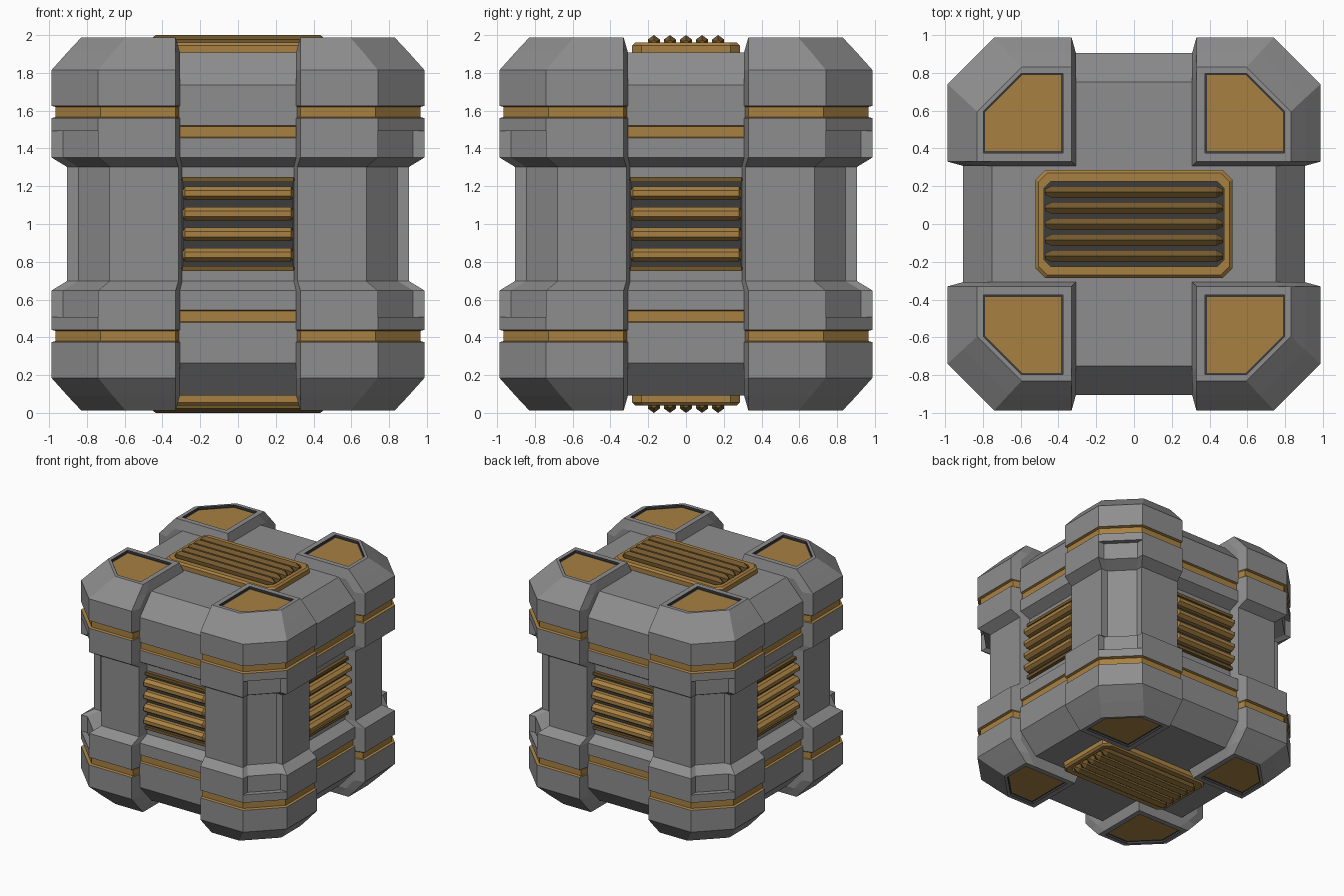
import bpy, bmesh, math
from mathutils import Matrix, Vector

if "Cube" in bpy.data.objects:
    bpy.data.objects.remove(bpy.data.objects["Cube"])


def material(name, rgb):
    m = bpy.data.materials.new(name)
    m.diffuse_color = (*rgb, 1)
    m.use_nodes = True
    m.node_tree.nodes["Principled BSDF"].inputs["Base Color"].default_value = m.diffuse_color
    return m


GREY, ORANGE, DARK, BRONZE = range(4)
MATS = [material("grey metal", (0.27, 0.27, 0.27)),
        material("orange brass", (0.39, 0.22, 0.055)),
        material("dark recess", (0.045, 0.045, 0.045)),
        material("dark bronze", (0.17, 0.098, 0.026))]
UP = Matrix.Translation((0, 0, 1))
TURNS = [Matrix.Rotation(i * math.pi / 2, 4, 'Z') for i in range(4)]
FLIPS = [Matrix.Identity(4), Matrix.Rotation(math.pi, 4, 'X')]


def loft(name, loops, mats, caps, places):
    """Skin a stack of equal-length point loops; repeat it at every placement."""
    bm = bmesh.new()
    for place in places:
        rings = [[bm.verts.new(UP @ place @ Vector(p)) for p in lp] for lp in loops]
        n = len(rings[0])
        for a, b, mat in zip(rings, rings[1:], mats):
            for i in range(n):
                j = (i + 1) % n
                bm.faces.new((a[i], a[j], b[j], b[i])).material_index = mat
        bm.faces.new(rings[0][::-1]).material_index = caps[0]
        bm.faces.new(rings[-1]).material_index = caps[1]
    bmesh.ops.remove_doubles(bm, verts=bm.verts, dist=1e-5)
    bmesh.ops.recalc_face_normals(bm, faces=bm.faces)
    me = bpy.data.meshes.new(name)
    bm.to_mesh(me)
    bm.free()
    for m in MATS:
        me.materials.append(m)
    ob = bpy.data.objects.new(name, me)
    bpy.context.collection.objects.link(ob)
    return ob


def mirrored(half):
    """Half stack (from the top down) -> full stack, mirrored in z."""
    return half + [[(x, y, -z) for x, y, z in lp] for lp in reversed(half)]


def post_loop(z, d, c, n=0.0, wo=0.33, wi=0.307):
    """Corner post section: outer face d, corner chamfer c, corner notch n."""
    side = [(wo, d), (d - c, d), (d - c, d - n)]
    pts = [(wi, wi), (wi, d - 0.085)] + side
    pts += [(y, x) for x, y in reversed(side)] + [(d - 0.085, wi)]
    return [(x, y, z) for x, y in pts]


# Corner posts with sunken end panels, stripes and notched corners
half = [post_loop(0.965, 0.788, 0.197, 0, 0.385, 0.385),
        post_loop(0.967, 0.797, 0.2, 0, 0.375, 0.375),
        post_loop(0.987, 0.797, 0.2, 0, 0.375, 0.375),
        post_loop(0.987, 0.83, 0.235, 0, 0.33, 0.33),
        post_loop(0.907, 0.905, 0.24),
        post_loop(0.815, 0.987, 0.247),
        post_loop(0.626, 0.987, 0.247),
        post_loop(0.62, 0.967, 0.24),
        post_loop(0.566, 0.967, 0.24),
        post_loop(0.56, 0.987, 0.247),
        post_loop(0.492, 0.987, 0.247),
        post_loop(0.492, 0.987, 0.247, 0.06),
        post_loop(0.352, 0.987, 0.247, 0.06),
        post_loop(0.302, 0.905, 0.225, 0.06, 0.315, 0.295)]
hm = [DARK, DARK, GREY, GREY, GREY, GREY, ORANGE, ORANGE, ORANGE] + [GREY] * 4
loft("corner_posts", mirrored(half), hm + [GREY] + hm[::-1], (ORANGE, ORANGE), TURNS)


def octagon(z, a, b, ca, cb):
    """Rectangle a x b (half sizes) with its corners cut by ca, cb."""
    q = [(a, b - cb), (a - ca, b)]
    q += [(-x, y) for x, y in reversed(q)]
    q += [(-x, -y) for x, y in q]
    return [(x, y, z) for x, y in q]


# Central body: recessed beams, beam stripes and waist panels
prof = [(0.907, 0.75), (0.737, 0.905), (0.521, 0.905), (0.515, 0.888),
        (0.46, 0.888), (0.454, 0.905), (0.352, 0.905), (0.302, 0.822)]
half = [octagon(z, h, h, h - 0.4, h - 0.4) for z, h in prof]
hm = [GREY, GREY, ORANGE, ORANGE, ORANGE, GREY, GREY]
loft("central_body", mirrored(half), hm + [GREY] + hm[::-1], (GREY, GREY), TURNS[:1])

# Vent frames on top and bottom
frame = [octagon(0.89, 0.52, 0.285, 0.05, 0.05),
         octagon(0.945, 0.52, 0.285, 0.05, 0.05),
         octagon(0.96, 0.505, 0.27, 0.045, 0.045),
         octagon(0.96, 0.475, 0.225, 0.035, 0.035),
         octagon(0.915, 0.475, 0.225, 0.035, 0.035)]
loft("end_vent_frames", frame, [ORANGE] * 4, (ORANGE, DARK), FLIPS)


def bar(length, end, ry, rz, sides, phase):
    """Bar along x with tapered ends."""
    out = []
    for x, s in ((-length, 0.45), (end - length, 1), (length - end, 1), (length, 0.45)):
        out.append([(x, s * ry * math.cos(phase + t * math.tau / sides),
                     s * rz * math.sin(phase + t * math.tau / sides))
                    for t in range(sides)])
    return out


# Pointed ribs of the top and bottom vents
loft("end_vent_ribs", bar(0.47, 0.035, 0.036, 0.045, 6, math.pi / 2), [BRONZE] * 3,
     (BRONZE, BRONZE),
     [f @ Matrix.Translation((0, i * 0.085, 0.955)) for f in FLIPS for i in range(-2, 3)])

# Side vents: dark backing, four ribs and thin edge bars on every side
back = [octagon(z, 0.293, 0.01, 0.002, 0.002) for z in (-0.235, 0.235)]
loft("side_vent_backs", back, [DARK], (DARK, DARK),
     [t @ Matrix.Translation((0, -0.822, 0)) for t in TURNS])
loft("side_vent_ribs", bar(0.293, 0.012, 0.054, 0.038, 8, math.pi / 8), [ORANGE] * 3,
     (ORANGE, ORANGE),
     [t @ Matrix.Translation((0, -0.845, z)) for t in TURNS
      for z in (-0.163, -0.054, 0.054, 0.163)])
loft("side_vent_edge_bars", bar(0.298, 0.004, 0.04, 0.018, 4, math.pi / 4), [BRONZE] * 3,
     (BRONZE, BRONZE),
     [t @ Matrix.Translation((0, -0.825, z)) for t in TURNS for z in (-0.235, 0.235)])
